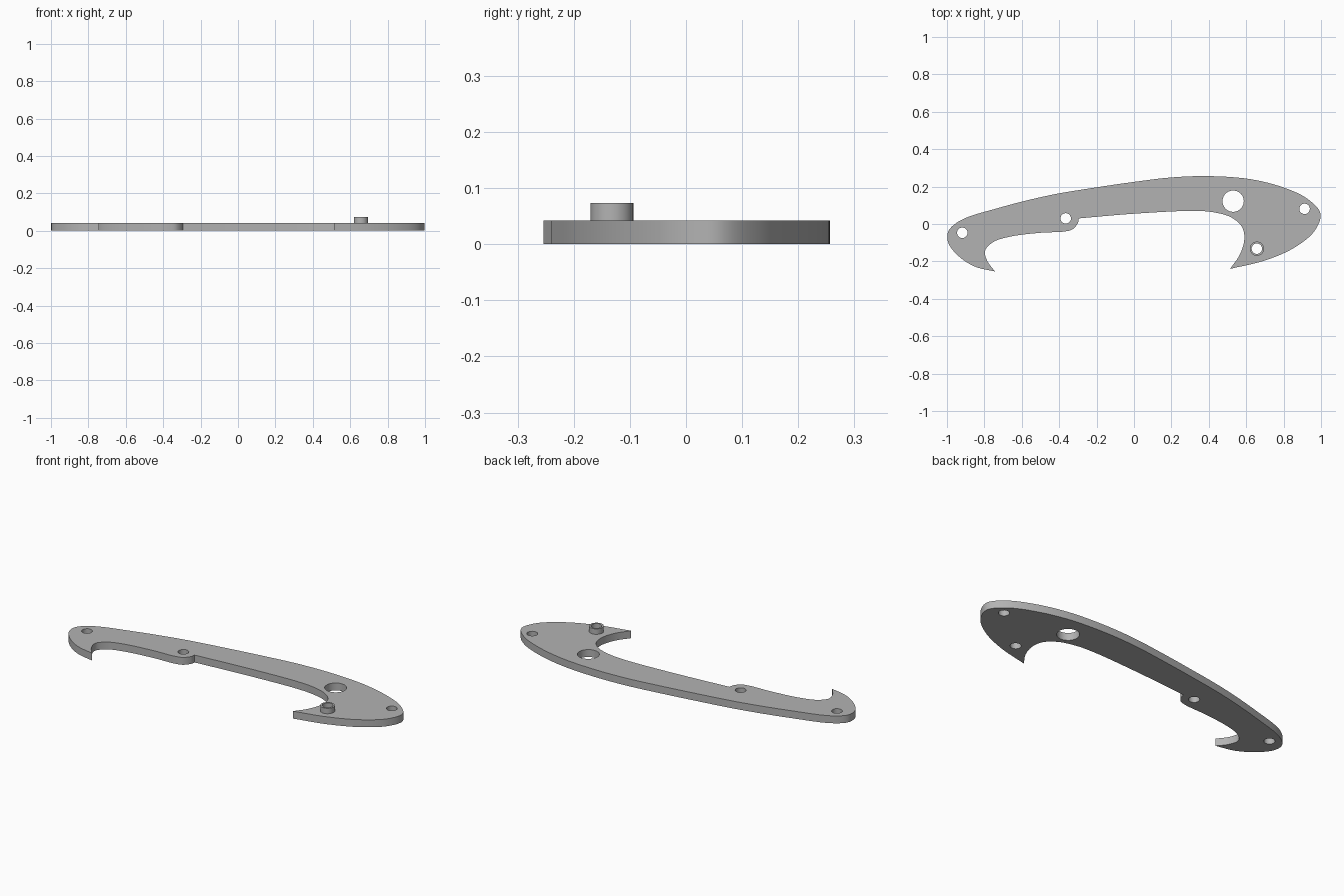
import bpy
import bmesh
from math import cos, sin, tau
from mathutils import Vector

if "Cube" in bpy.data.objects:
    bpy.data.objects.remove(bpy.data.objects["Cube"])

grey = bpy.data.materials.new("plain_grey")
grey.use_nodes = True
GREY = (0.45, 0.45, 0.45, 1)
grey.diffuse_color = GREY
grey.node_tree.nodes["Principled BSDF"].inputs["Base Color"].default_value = GREY

THICK, BOSS_TOP = 0.042, 0.073


def smooth_run(points, steps=6):
    """Rounded path through the points, leaving out the last one."""
    p = [Vector(q) for q in points]
    p = [2 * p[0] - p[1]] + p + [2 * p[-1] - p[-2]]
    path = []
    for a, b, c, d in zip(p, p[1:], p[2:], p[3:]):
        # Centripetal spacing keeps uneven point gaps free of wobbles
        t1 = (b - a).length ** 0.5
        t2 = t1 + (c - b).length ** 0.5
        t3 = t2 + (d - c).length ** 0.5
        for i in range(steps):
            t = t1 + (t2 - t1) * i / steps
            ab, bc, cd = a.lerp(b, t / t1), b.lerp(c, (t - t1) / (t2 - t1)), c.lerp(d, (t - t2) / (t3 - t2))
            path.append(ab.lerp(bc, t / t2).lerp(bc.lerp(cd, (t - t1) / (t3 - t1)), (t - t1) / (t2 - t1)))
    return path


def circle(x, y, r, sides=40):
    return [(x + r * cos(tau * i / sides), y + r * sin(tau * i / sides)) for i in range(sides)]


def flat_part(name, loops, z0, z1):
    """Extruded plate from an outline loop followed by hole loops."""
    curve = bpy.data.curves.new(name, 'CURVE')
    curve.dimensions, curve.fill_mode = '2D', 'BOTH'
    curve.extrude = (z1 - z0) / 2
    for loop in loops:
        spline = curve.splines.new('POLY')
        spline.points.add(len(loop) - 1)
        for point, (x, y) in zip(spline.points, loop):
            point.co = (x, y, 0, 1)
        spline.use_cyclic_u = True
    ob = bpy.data.objects.new(name, curve)
    bpy.context.collection.objects.link(ob)
    ob.location.z = (z0 + z1) / 2
    bpy.ops.object.select_all(action='DESELECT')
    ob.select_set(True)
    bpy.context.view_layer.objects.active = ob
    bpy.ops.object.convert(target='MESH')
    ob = bpy.context.object
    bm = bmesh.new()
    bm.from_mesh(ob.data)
    bmesh.ops.remove_doubles(bm, verts=bm.verts, dist=0.0001)
    bmesh.ops.recalc_face_normals(bm, faces=bm.faces)
    bm.to_mesh(ob.data)
    bm.free()
    ob.data.materials.clear()
    ob.data.materials.append(grey)
    bpy.ops.object.shade_smooth_by_angle(angle=0.6)


# Outer edge, from the left hook over the back to the right hook
outer = [(-.743, -.254), (-.85, -.228), (-.94, -.17), (-.993, -.1), (-.993, -.04),
         (-.93, .018), (-.717, .088), (-.45, .154), (-.2, .196), (0, .225), (.2, .249),
         (.4, .256), (.62, .24), (.8, .195), (.93, .133), (.997, .055), (.967, -.035),
         (.86, -.125), (.70, -.195), (.513, -.24)]
# Inside edge of the right hook, up to the step
inner = [(.513, -.24), (.565, -.165), (.59, -.08), (.577, -.015), (.52, .035),
         (.43, .062), (.32, .07), (0, .055), (-.295, .03)]
# Rounded step and inside edge of the left hook
step = [(-.295, .03), (-.3, .005), (-.328, -.028), (-.37, -.04), (-.5, -.047),
        (-.665, -.068), (-.755, -.098), (-.797, -.145), (-.783, -.2), (-.743, -.254)]
outline = smooth_run(outer) + smooth_run(inner) + smooth_run(step)

boss_hole = circle(.657, -.132, .028)
holes = [circle(-.918, -.047, .028), circle(-.365, .03, .028),
         circle(.912, .081, .028), circle(.53, .122, .057), boss_hole]

flat_part("plate", [outline] + holes, 0, THICK)
flat_part("raised_boss", [circle(.657, -.132, .038), boss_hole], THICK, BOSS_TOP)
